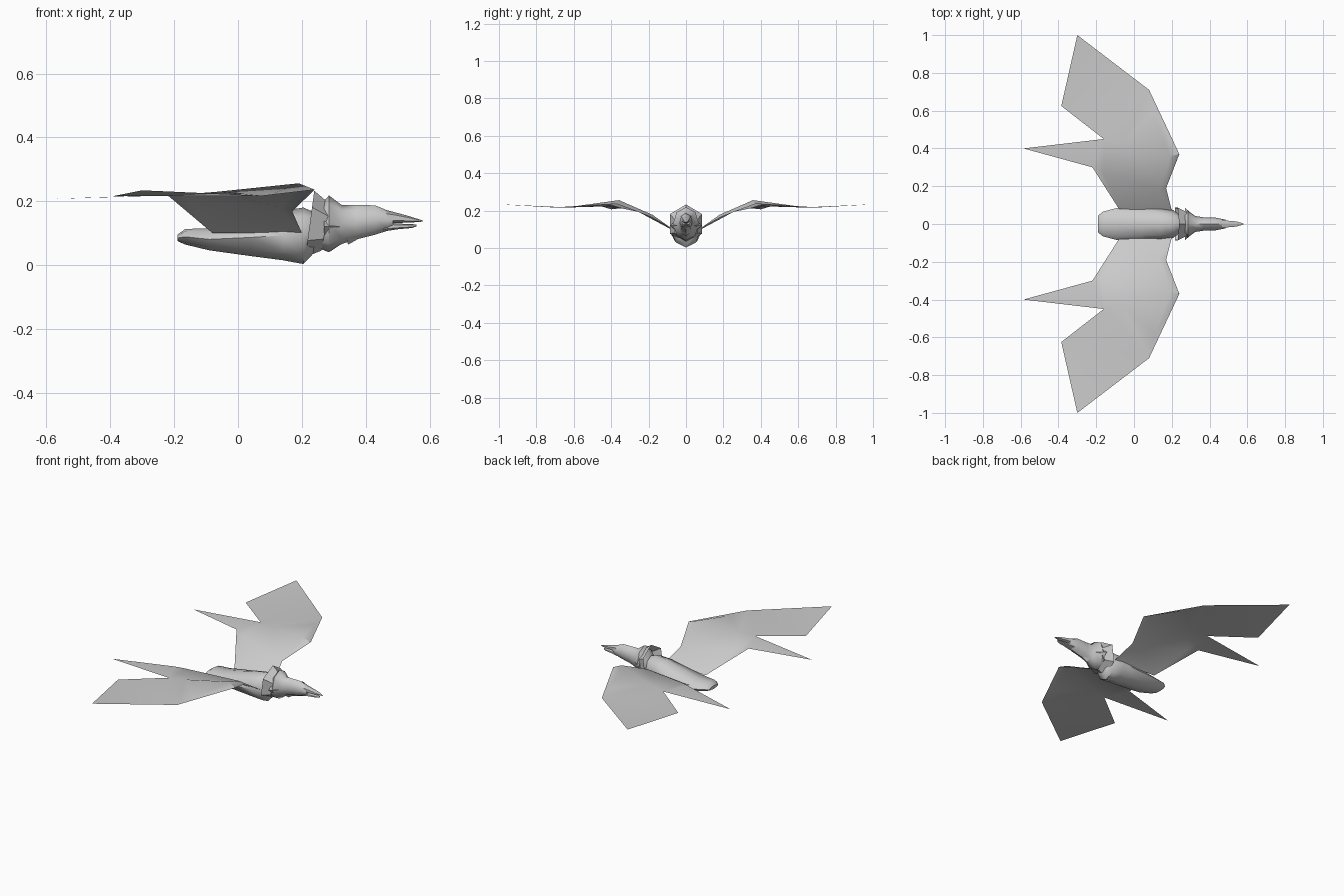
import bpy, bmesh, math
from mathutils import Vector

cube = bpy.data.objects.get("Cube")
if cube:
    bpy.data.objects.remove(cube)

grey = bpy.data.materials.new("plain grey")
grey.use_nodes = True
COLOUR = (0.6, 0.6, 0.6, 1)
grey.diffuse_color = COLOUR
grey.node_tree.nodes["Principled BSDF"].inputs["Base Color"].default_value = COLOUR


def finish(name, bm, angle=50, closed=True):
    """Turn a bmesh into a smooth shaded object."""
    if closed:
        bmesh.ops.recalc_face_normals(bm, faces=bm.faces[:])
    mesh = bpy.data.meshes.new(name)
    bm.to_mesh(mesh)
    bm.free()
    mesh.materials.append(grey)
    obj = bpy.data.objects.new(name, mesh)
    bpy.context.collection.objects.link(obj)
    bpy.ops.object.select_all(action='DESELECT')
    obj.select_set(True)
    bpy.context.view_layer.objects.active = obj
    bpy.ops.object.shade_smooth_by_angle(angle=math.radians(angle))
    return obj


def loft(name, sections, sides=8, caps=True, angle=50, slant=0):
    """Skin rings along x; each section is x, half width, bottom, top."""
    bm = bmesh.new()
    rings = []
    for x, w, lo, hi in sections:
        mid, h = (lo + hi) / 2, (hi - lo) / 2
        ring = []
        for i in range(sides):
            a = math.tau * i / sides + math.pi / 2
            ring.append(bm.verts.new((x + slant * math.sin(a), w * math.cos(a),
                                      mid + h * math.sin(a))))
        rings.append(ring)
    for r, s in zip(rings, rings[1:]):
        for i in range(sides):
            j = (i + 1) % sides
            bm.faces.new((r[i], r[j], s[j], s[i]))
    if caps:
        bm.faces.new(rings[0])
        bm.faces.new(rings[-1])
    return finish(name, bm, angle, caps)


# Torso with a keeled chest and a blunt tail
loft("torso", [
    (-0.19, 0.045, 0.075, 0.095),
    (-0.165, 0.065, 0.064, 0.113),
    (-0.09, 0.085, 0.046, 0.115),
    (0.04, 0.085, 0.028, 0.145),
    (0.14, 0.085, 0.015, 0.17),
    (0.205, 0.075, 0.003, 0.18),
    (0.24, 0.05, 0.04, 0.165),
])

# Open collar around the neck
loft("collar", [
    (0.225, 0.1, 0.025, 0.233),
    (0.275, 0.07, 0.045, 0.19),
], sides=6, caps=False, angle=25, slant=0.014)

# Neck ruff and head
loft("head", [
    (0.235, 0.045, 0.06, 0.16),
    (0.285, 0.07, 0.04, 0.218),
    (0.325, 0.042, 0.066, 0.188),
    (0.37, 0.035, 0.08, 0.188),
    (0.43, 0.034, 0.095, 0.187),
    (0.47, 0.026, 0.108, 0.17),
    (0.485, 0.022, 0.115, 0.162),
])

# Ruff tufts and chin tuft
def tuft(name, a, b, c, tip):
    bm = bmesh.new()
    v = [bm.verts.new(p) for p in (a, b, c, tip)]
    for f in ((0, 1, 2), (0, 1, 3), (1, 2, 3), (2, 0, 3)):
        bm.faces.new([v[i] for i in f])
    finish(name, bm, 30)


for side, label in ((1, "left"), (-1, "right")):
    tuft(label + "_ruff_tuft", (0.27, 0.05 * side, 0.15), (0.27, 0.05 * side, 0.09),
         (0.33, 0.035 * side, 0.12), (0.27, 0.085 * side, 0.12))
tuft("chin_tuft", (0.4, 0, 0.095), (0.34, 0.02, 0.08), (0.34, -0.02, 0.08), (0.345, 0, 0.064))

# Slightly open beak
loft("upper_beak", [
    (0.465, 0.026, 0.128, 0.172),
    (0.5, 0.02, 0.132, 0.163),
    (0.54, 0.016, 0.133, 0.152),
    (0.58, 0.003, 0.136, 0.139),
], sides=6)
loft("lower_beak", [
    (0.455, 0.024, 0.105, 0.136),
    (0.5, 0.017, 0.112, 0.13),
    (0.545, 0.012, 0.116, 0.128),
    (0.56, 0.004, 0.121, 0.127),
], sides=6)

# Wing points, given for the left wing
WING = {
    "root_front": (0.2, 0.07, 0.1), "root_back": (-0.08, 0.08, 0.1),
    "arm_front": (0.17, 0.19, 0.168), "arm_top": (0.135, 0.18, 0.178),
    "inner_fold": (-0.16, 0.27, 0.208), "inner_edge": (-0.22, 0.3, 0.218),
    "wrist_front": (0.24, 0.37, 0.236), "wrist_top": (0.19, 0.358, 0.256),
    "spike": (-0.585, 0.4, 0.207), "notch": (-0.16, 0.45, 0.222),
    "outer_fold": (-0.06, 0.43, 0.23), "finger": (0.11, 0.59, 0.224),
    "bend": (0.08, 0.71, 0.217), "tip": (-0.3, 1.0, 0.234),
    "corner": (-0.385, 0.625, 0.217),
}
PANELS = [
    "root_front arm_front arm_top", "root_front arm_top root_back",
    "arm_top inner_fold root_back", "root_back inner_fold inner_edge",
    "arm_front wrist_front wrist_top arm_top",
    "arm_top wrist_top outer_fold inner_fold",
    "inner_fold outer_fold notch", "inner_fold notch spike inner_edge",
    "wrist_front bend finger wrist_top", "wrist_top finger outer_fold",
    "outer_fold finger bend notch", "notch bend corner", "bend tip corner",
]
for side, label in ((1, "left"), (-1, "right")):
    bm = bmesh.new()
    verts = {k: bm.verts.new((x, y * side, z)) for k, (x, y, z) in WING.items()}
    for panel in PANELS:
        bm.faces.new([verts[k] for k in panel.split()])
    bmesh.ops.recalc_face_normals(bm, faces=bm.faces[:])
    # Keep the upper side of the membrane facing up
    if sum(f.normal.z for f in bm.faces) < 0:
        bmesh.ops.reverse_faces(bm, faces=bm.faces[:])
    finish(label + "_wing", bm, 35, False)
